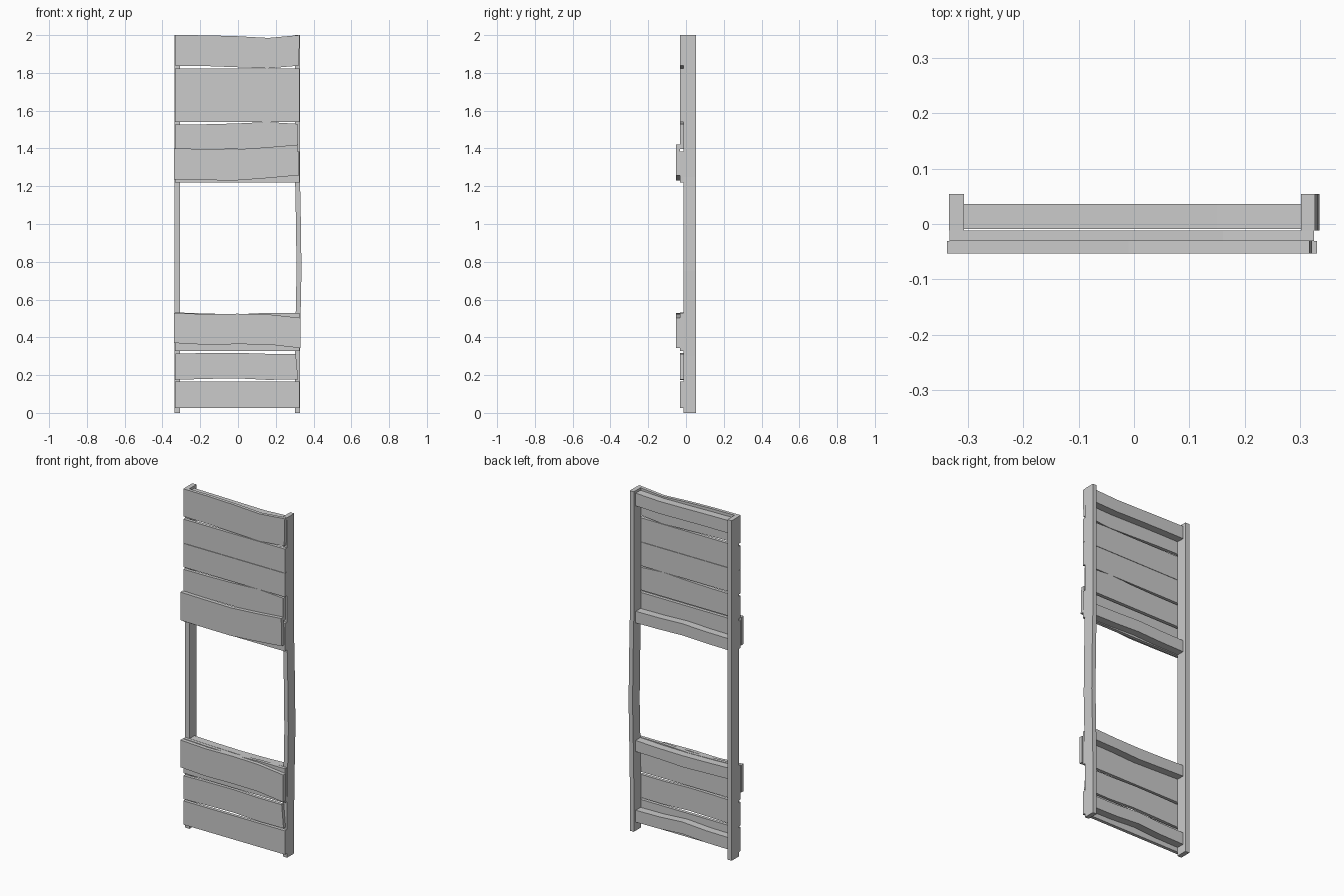
import bpy, bmesh

def strip(name, y0, y1, sections):
    """Closed board from cross-sections; each section is (low xz, high xz)."""
    bm = bmesh.new()
    rings = []
    for (xa, za), (xb, zb) in sections:
        rings.append([bm.verts.new(p) for p in
                      ((xa, y0, za), (xa, y1, za), (xb, y1, zb), (xb, y0, zb))])
    for a, b in zip(rings, rings[1:]):
        for i in range(4):
            j = (i + 1) % 4
            bm.faces.new((a[i], a[j], b[j], b[i]))
    bm.faces.new(rings[0])
    bm.faces.new(rings[-1])
    bmesh.ops.recalc_face_normals(bm, faces=bm.faces)
    me = bpy.data.meshes.new(name)
    bm.to_mesh(me)
    bm.free()
    ob = bpy.data.objects.new(name, me)
    bpy.context.collection.objects.link(ob)
    return ob

def board(name, y0, y1, xl, xr_low, xr_high, lows, highs):
    """Horizontal board with wavy long edges and an optionally slanted right end."""
    n = len(lows) - 1
    secs = []
    for i in range(n + 1):
        t = i / n
        secs.append(((xl + (xr_low - xl) * t, lows[i]),
                     (xl + (xr_high - xl) * t, highs[i])))
    return strip(name, y0, y1, secs)

# Upright posts, the right one bowed outward
POST = (-0.012, 0.054)
strip("left_post", *POST, [((-0.335, z), (-0.308, z)) for z in (0, 2)])
strip("right_post", *POST, [((0.302 + d, z), (0.328 + d, z)) for z, d in
      ((0, 0), (0.3, 0), (0.5, 0.003), (0.75, 0.008), (1.0, 0.005), (1.25, 0), (2, 0))])

# Cross rails between the posts
for name, lows, highs in (
        ("bottom_rail", (0.05, 0.052, 0.062, 0.052, 0.05), (0.12, 0.122, 0.132, 0.122, 0.12)),
        ("sill_rail", (0.465, 0.46, 0.455, 0.462, 0.465), (0.53, 0.525, 0.522, 0.524, 0.53)),
        ("lintel_rail", (1.222, 1.224, 1.23, 1.224, 1.222), (1.29, 1.292, 1.298, 1.292, 1.29)),
        ("top_rail", (1.91, 1.91, 1.908, 1.905, 1.91), (1.985, 1.983, 1.98, 1.978, 1.985))):
    board(name, -0.009, 0.036, -0.308, 0.303, 0.303, lows, highs)

# Cladding planks on the front of the posts
for i, (xa, xb, lows, highs) in enumerate((
        (0.326, 0.326, (0.025, 0.025), (0.165, 0.165)),
        (0.318, 0.306, (0.175, 0.18, 0.183, 0.175, 0.177), (0.313, 0.317, 0.318, 0.313, 0.313)),
        (0.326, 0.326, (0.328, 0.328, 0.328, 0.328, 0.328), (0.532, 0.526, 0.522, 0.53, 0.53)),
        (0.326, 0.326, (1.22, 1.22), (1.383, 1.383)),
        (0.316, 0.316, (1.397, 1.397, 1.397, 1.397, 1.397), (1.527, 1.528, 1.532, 1.54, 1.53)),
        (0.326, 0.326, (1.54, 1.54), (1.679, 1.679)),
        (0.326, 0.326, (1.681, 1.681), (1.822, 1.822)),
        (0.322, 0.326, (1.838, 1.836, 1.83, 1.824, 1.838), (2.0, 1.999, 1.994, 1.985, 2.0)))):
    board(f"plank_{i + 1}", -0.031, -0.012, -0.334, xa, xb, lows, highs)

# Thick trim boards above and below the opening
board("sill_trim", -0.053, -0.031, -0.338, 0.331, 0.331,
      (0.37, 0.361, 0.364, 0.362, 0.343), (0.53, 0.522, 0.525, 0.521, 0.503))
board("lintel_trim", -0.053, -0.031, -0.338, 0.322, 0.318,
      (1.235, 1.232, 1.231, 1.243, 1.258), (1.40, 1.397, 1.395, 1.406, 1.42))
